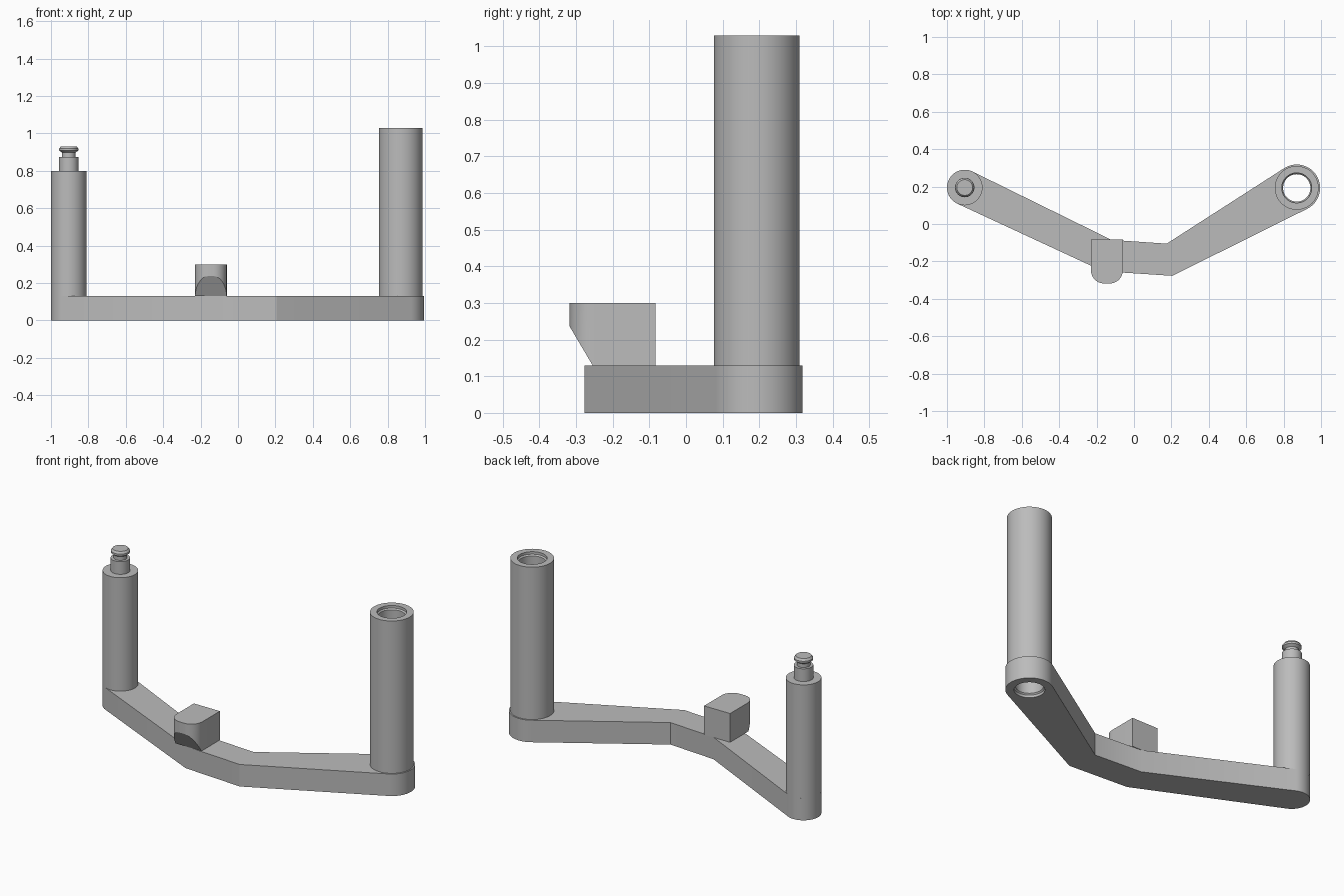
import bpy
import bmesh
from math import radians, cos, sin, pi
from mathutils import Vector

default = bpy.data.objects.get("Cube")
if default:
    bpy.data.objects.remove(default, do_unlink=True)

grey = bpy.data.materials.new("plain_grey")
grey.use_nodes = True
colour = (0.5, 0.5, 0.5, 1)
grey.diffuse_color = colour
grey.node_tree.nodes["Principled BSDF"].inputs["Base Color"].default_value = colour

SEG = 64
ARM_TOP = 0.13
PEG_AXIS = (-0.905, 0.195)
TUBE_AXIS = (0.87, 0.193)


def finish(name, bm, location=(0, 0, 0)):
    bmesh.ops.recalc_face_normals(bm, faces=bm.faces[:])
    mesh = bpy.data.meshes.new(name)
    bm.to_mesh(mesh)
    bm.free()
    mesh.materials.append(grey)
    obj = bpy.data.objects.new(name, mesh)
    obj.location = location
    bpy.context.collection.objects.link(obj)
    bpy.ops.object.select_all(action="DESELECT")
    obj.select_set(True)
    bpy.context.view_layer.objects.active = obj
    bpy.ops.object.shade_smooth_by_angle(angle=radians(25))
    return obj


def arc(centre, radius, start, end, steps):
    """Points along an arc, angles in degrees."""
    angles = [radians(start + (end - start) * i / steps) for i in range(steps + 1)]
    return [(centre[0] + radius * cos(a), centre[1] + radius * sin(a)) for a in angles]


def add_loop(bm, points, z=0):
    verts = [bm.verts.new((x, y, z)) for x, y in points]
    return [bm.edges.new((v, verts[(i + 1) % len(verts)])) for i, v in enumerate(verts)]


def extrude_up(bm, height):
    result = bmesh.ops.extrude_face_region(bm, geom=bm.faces[:])
    top = [g for g in result["geom"] if isinstance(g, bmesh.types.BMVert)]
    bmesh.ops.translate(bm, verts=top, vec=(0, 0, height))


def lathe(name, profile, axis):
    bm = bmesh.new()
    verts = [bm.verts.new((r, 0, z)) for r, z in profile]
    edges = [bm.edges.new(pair) for pair in zip(verts, verts[1:])]
    bmesh.ops.spin(bm, geom=verts + edges, cent=(0, 0, 0), axis=(0, 0, 1),
                   angle=2 * pi, steps=SEG, use_duplicate=False)
    bmesh.ops.remove_doubles(bm, verts=bm.verts[:], dist=0.0001)
    return finish(name, bm, (*axis, 0))


# Bent arm with rounded ends and a hole under the tube
outline = arc(PEG_AXIS, 0.095, 64, 245, 32)
outline += [(-0.165, -0.253), (0.205, -0.277)]
outline += arc(TUBE_AXIS, 0.125, -63, 123, 32)
outline += [(0.175, -0.105), (-0.12, -0.085)]
bm = bmesh.new()
edges = add_loop(bm, outline)
edges += add_loop(bm, arc(TUBE_AXIS, 0.08, 0, 360, SEG)[:-1])
bmesh.ops.triangle_fill(bm, edges=edges, use_beauty=True, normal=(0, 0, 1))
extrude_up(bm, ARM_TOP)
finish("arm", bm)

# Solid post with a grooved peg on top
lathe("peg_post", [(0.095, ARM_TOP), (0.095, 0.8), (0.052, 0.8), (0.052, 0.875),
                   (0.036, 0.875), (0.036, 0.897), (0.051, 0.908), (0.051, 0.919),
                   (0.042, 0.931), (0, 0.931)], PEG_AXIS)

# Hollow tube, its bore lipped at both ends
lathe("hollow_tube", [(0.117, ARM_TOP), (0.117, 1.03), (0.08, 1.03), (0.08, 1.015),
                      (0.073, 1.008), (0.073, 0.022), (0.08, 0.015), (0.08, 0)],
      TUBE_AXIS)

# Thumb block with rounded front corners and a sloped underside
left, right, front, back, r = -0.23, -0.06, -0.318, -0.083, 0.07
shape = [(right, back), (left, back)]
shape += arc((left + r, front + r), r, 180, 270, 12)
shape += arc((right - r, front + r), r, 270, 360, 12)
bm = bmesh.new()
bm.faces.new([e.verts[0] for e in add_loop(bm, shape, ARM_TOP)])
extrude_up(bm, 0.17)
slope_normal = Vector((0, -0.11, -0.065))
cut = bmesh.ops.bisect_plane(bm, geom=bm.verts[:] + bm.edges[:] + bm.faces[:],
                             plane_co=(0, -0.255, ARM_TOP), plane_no=slope_normal,
                             clear_outer=True)
rim = [g for g in cut["geom_cut"] if isinstance(g, bmesh.types.BMEdge)]
bmesh.ops.holes_fill(bm, edges=[e for e in bm.edges if e.is_boundary])
finish("thumb_block", bm)
